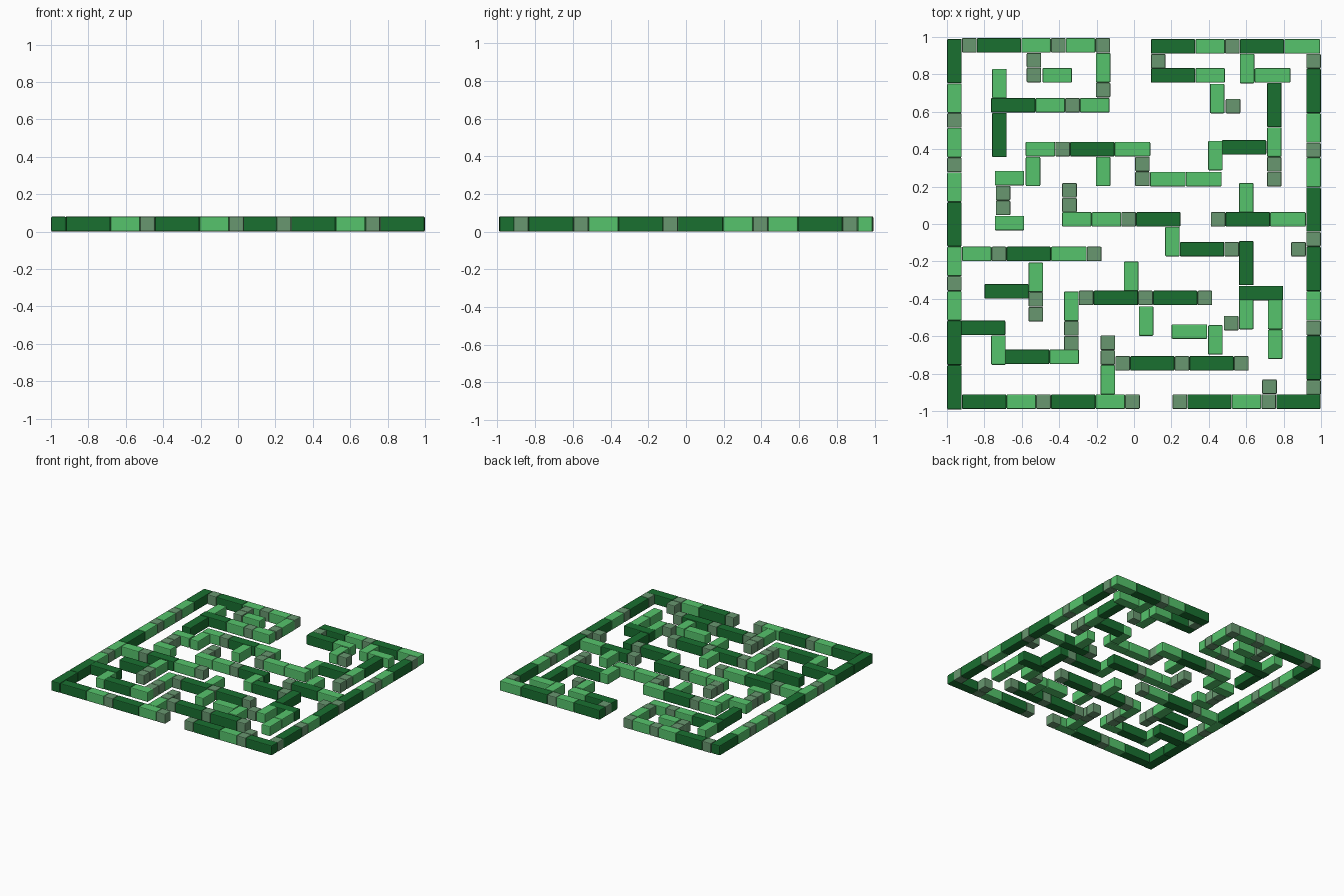
import bpy

if "Cube" in bpy.data.objects:
    bpy.data.objects.remove(bpy.data.objects["Cube"])

U = 0.0793          # one block unit: small = 1, medium = 2, large = 3
W, H = 0.078, 0.08  # wall thickness and height

def material(name, rgb):
    m = bpy.data.materials.new(name)
    m.diffuse_color = (*rgb, 1)
    m.use_nodes = True
    m.node_tree.nodes["Principled BSDF"].inputs["Base Color"].default_value = m.diffuse_color
    return m

grey = material("grey_green", (0.14, 0.31, 0.16))
light = material("light_green", (0.093, 0.55, 0.15))
dark = material("dark_green", (0.01, 0.16, 0.03))

# Block kinds: name, length in units, material (X is a stretched medium)
KINDS = {"S": ("small_hedge", 1, grey), "M": ("medium_hedge", 2, light),
         "X": ("long_medium_hedge", 2.42, light), "L": ("large_hedge", 3, dark)}

def block_mesh(name, length, mat, along_x):
    """Box with lightly chamfered edges, shared by all blocks of a kind."""
    bpy.ops.mesh.primitive_cube_add(size=1)
    ob = bpy.context.object
    size = length * U - 0.001
    ob.scale = (size, W, H) if along_x else (W, size, H)
    bpy.ops.object.transform_apply(scale=True)
    bev = ob.modifiers.new("bevel", "BEVEL")
    bev.width = 0.006
    bev.segments = 2
    bpy.ops.object.modifier_apply(modifier=bev.name)
    me = ob.data
    me.name = name
    me.materials.append(mat)
    bpy.data.objects.remove(ob)
    return me

MESHES = {(k, ax): block_mesh(n, l, m, ax)
          for k, (n, l, m) in KINDS.items() for ax in (True, False)}

def wall(x, y, kinds, along_x):
    """Lay blocks end to end, going right (along_x) or toward the front."""
    for k in kinds:
        name, length, _ = KINDS[k]
        step = length * U
        ob = bpy.data.objects.new(name, MESHES[k, along_x])
        bpy.context.collection.objects.link(ob)
        if along_x:
            ob.location = (x + step / 2, y, H / 2)
            x += step
        else:
            ob.location = (x, y - step / 2, H / 2)
            y -= step

# Walls running left to right: left end x, centre y, blocks
ROWS = [
    (-.92, .955, "SLMSMS"), (.09, .95, "LMSLX"), (.09, .795, "LM"),
    (.09, .87, "S"), (.645, .795, "X"), (.49, .63, "S"),
    (-.49, .795, "M"), (-.765, .635, "LMSM"), (-.58, .40, "MSLX"),
    (.085, .24, "XX"), (.47, .41, "L"), (-.745, .245, "M"),
    (-.745, .005, "M"), (-.385, .025, "MMSL"), (.245, -.135, "LS"),
    (.41, .025, "SLX"), (.84, -.135, "S"), (.56, -.37, "L"),
    (.48, -.53, "S"), (-.92, -.16, "MSLXS"), (-.80, -.36, "L"),
    (-.925, -.555, "L"), (-.69, -.71, "LM"), (-.295, -.395, "SLSLS"),
    (.20, -.575, "X"), (-.10, -.745, "SLSLS"), (-.92, -.95, "LMSLMS"),
    (.205, -.95, "SLMSL"), (.685, -.87, "S"),
]
# Walls running back to front: centre x, back end y, blocks
COLUMNS = [
    (-.96, .99, "LMSMSMLMSMLL"), (-.165, .915, "MS"), (.605, .91, "M"),
    (.75, .755, "LMSS"), (.445, .75, "M"), (.96, .91, "SLMSMLSLMSLS"),
    (-.535, .915, "SS"), (-.72, .83, "M"), (-.72, .595, "L"),
    (.045, .36, "SS"), (.435, .445, "M"), (-.54, .36, "M"),
    (-.70, .205, "SS"), (-.165, .36, "M"), (-.345, .22, "SS"),
    (.205, -.015, "M"), (.60, .22, "M"), (.60, -.09, "L"),
    (.60, -.405, "M"), (.755, -.405, "MM"), (-.525, -.205, "MSS"),
    (-.725, -.595, "M"), (-.335, -.36, "MSS"), (-.015, -.20, "M"),
    (.065, -.44, "M"), (.435, -.54, "M"), (-.14, -.595, "SSM"),
]
for row in ROWS:
    wall(*row, True)
for col in COLUMNS:
    wall(*col, False)
